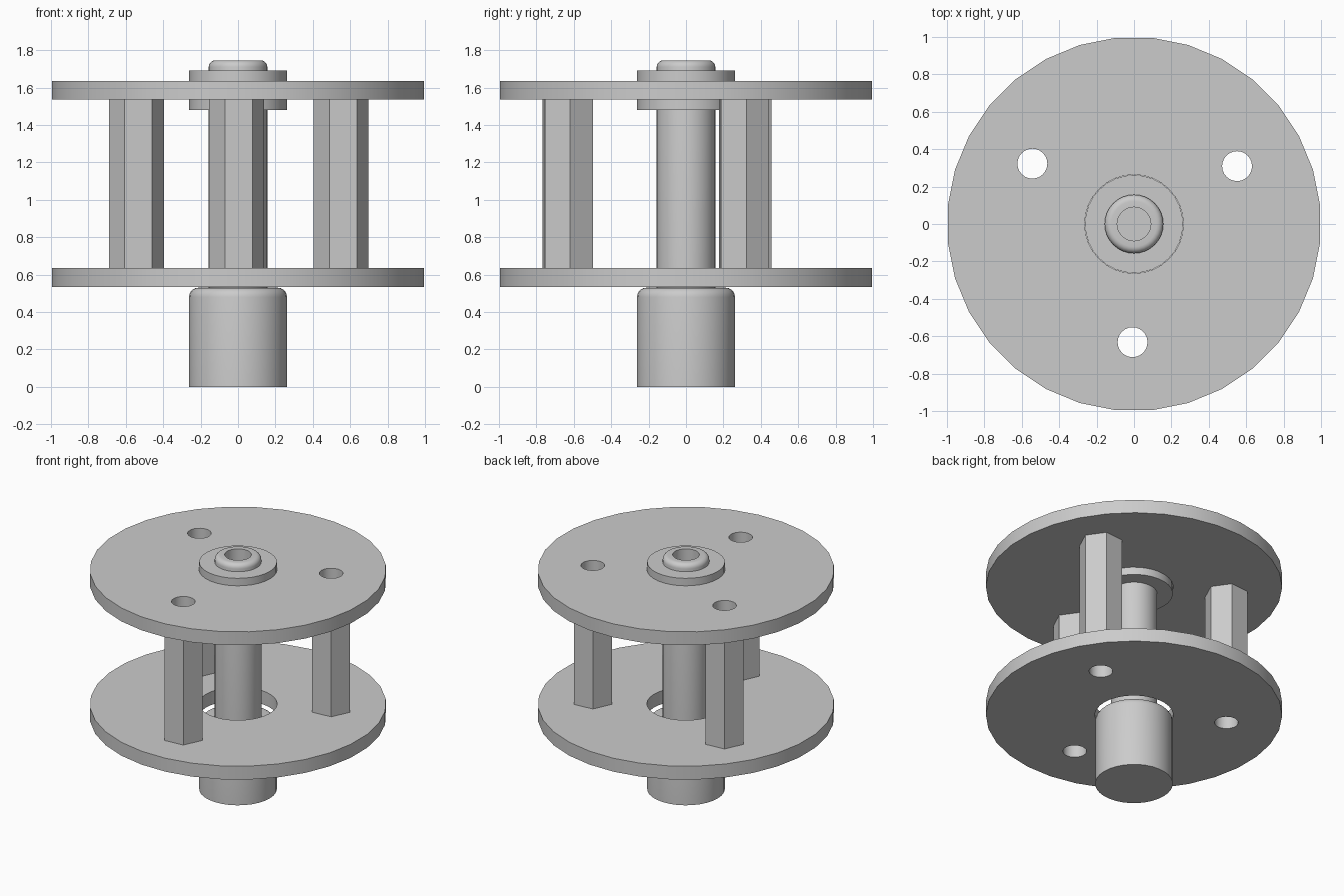
import bpy
import bmesh
import math

if "Cube" in bpy.data.objects:
    bpy.data.objects.remove(bpy.data.objects["Cube"], do_unlink=True)

GREY = (0.6, 0.6, 0.6, 1.0)
metal = bpy.data.materials.new("plain grey")
metal.use_nodes = True
metal.diffuse_color = GREY
metal.node_tree.nodes["Principled BSDF"].inputs["Base Color"].default_value = GREY

PLATE = 0.1
LOW_Z, HIGH_Z = 0.535, 1.535
SHAFT_R, BODY_R = 0.157, 0.262
POST_RING, POST_R, BOLT_R = 0.632, 0.148, 0.08
POST_SPOTS = [(POST_RING * math.cos(math.radians(a)), POST_RING * math.sin(math.radians(a)))
              for a in (29.3, 149.3, 269.3)]


def add_object(name, bm):
    bmesh.ops.recalc_face_normals(bm, faces=bm.faces)
    mesh = bpy.data.meshes.new(name)
    bm.to_mesh(mesh)
    bm.free()
    mesh.materials.append(metal)
    obj = bpy.data.objects.new(name, mesh)
    bpy.context.collection.objects.link(obj)
    return obj


def cylinder(name, radius, z0, z1, sides, spot=(0, 0), turn=0.0):
    bpy.ops.mesh.primitive_cylinder_add(vertices=sides, radius=radius, depth=z1 - z0,
                                        location=(*spot, (z0 + z1) / 2),
                                        rotation=(0, 0, math.radians(turn)))
    obj = bpy.context.object
    obj.name = name
    obj.data.materials.append(metal)
    return obj


def lathe(name, profile, sides=32):
    """Spin a (radius, z) profile about the z axis."""
    bm = bmesh.new()
    verts = [bm.verts.new((r, 0, z)) for r, z in profile]
    edges = [bm.edges.new(pair) for pair in zip(verts, verts[1:])]
    bmesh.ops.spin(bm, geom=verts + edges, cent=(0, 0, 0), axis=(0, 0, 1),
                   angle=math.tau, steps=sides)
    bmesh.ops.remove_doubles(bm, verts=bm.verts, dist=0.0005)
    return add_object(name, bm)


def rounded(radius, top, bevel, steps=5):
    """Quarter-round shoulder points from the wall up to the top face."""
    return [(radius - bevel + bevel * math.cos(t), top - bevel + bevel * math.sin(t))
            for t in (i * math.pi / 2 / steps for i in range(steps + 1))]


def drill(obj, radius, spot, sides=24):
    cutter = cylinder("hole_cutter", radius, -1, 3, sides, spot)
    mod = obj.modifiers.new("hole", 'BOOLEAN')
    mod.operation = 'DIFFERENCE'
    mod.solver = 'EXACT'
    mod.object = cutter
    bpy.context.view_layer.objects.active = obj
    bpy.ops.object.modifier_apply(modifier=mod.name)
    bpy.data.objects.remove(cutter, do_unlink=True)


parts = []

# Round plates with a centre opening and three bolt holes
for name, z in (("lower_plate", LOW_Z), ("upper_plate", HIGH_Z)):
    plate = cylinder(name, 1.0, z, z + PLATE, 32, turn=180 / 32)
    drill(plate, BODY_R + 0.002, (0, 0), 32)
    for spot in POST_SPOTS:
        drill(plate, BOLT_R, spot)
    parts.append(plate)

# Hollow hexagonal spacer posts
for i, spot in enumerate(POST_SPOTS):
    # The primitive starts its first corner on +y
    post = cylinder(f"spacer_post_{i + 1}", POST_R, LOW_Z + PLATE, HIGH_Z, 6, spot, turn=35)
    drill(post, BOLT_R, spot)
    parts.append(post)

# Motor body with a rounded shoulder
parts.append(lathe("motor_body", [(0, 0), (BODY_R, 0)] + rounded(BODY_R, 0.53, 0.05)
                   + [(0, 0.53)]))

# Hollow shaft with a rounded top lip
parts.append(lathe("shaft", [(0, 0.52), (SHAFT_R, 0.52)] + rounded(SHAFT_R, 1.745, 0.035)
                   + [(0.09, 1.745), (0.09, 0.6), (0, 0.6)]))

# Bearing collar seated in the upper plate
parts.append(lathe("bearing_collar", [(SHAFT_R, 1.48), (BODY_R, 1.48), (BODY_R, 1.69),
                                      (SHAFT_R, 1.69), (SHAFT_R, 1.48)]))

# Smooth round walls, keep crisp edges
bpy.ops.object.select_all(action='DESELECT')
for part in parts:
    part.select_set(True)
bpy.context.view_layer.objects.active = parts[0]
bpy.ops.object.shade_smooth_by_angle(angle=math.radians(30))
